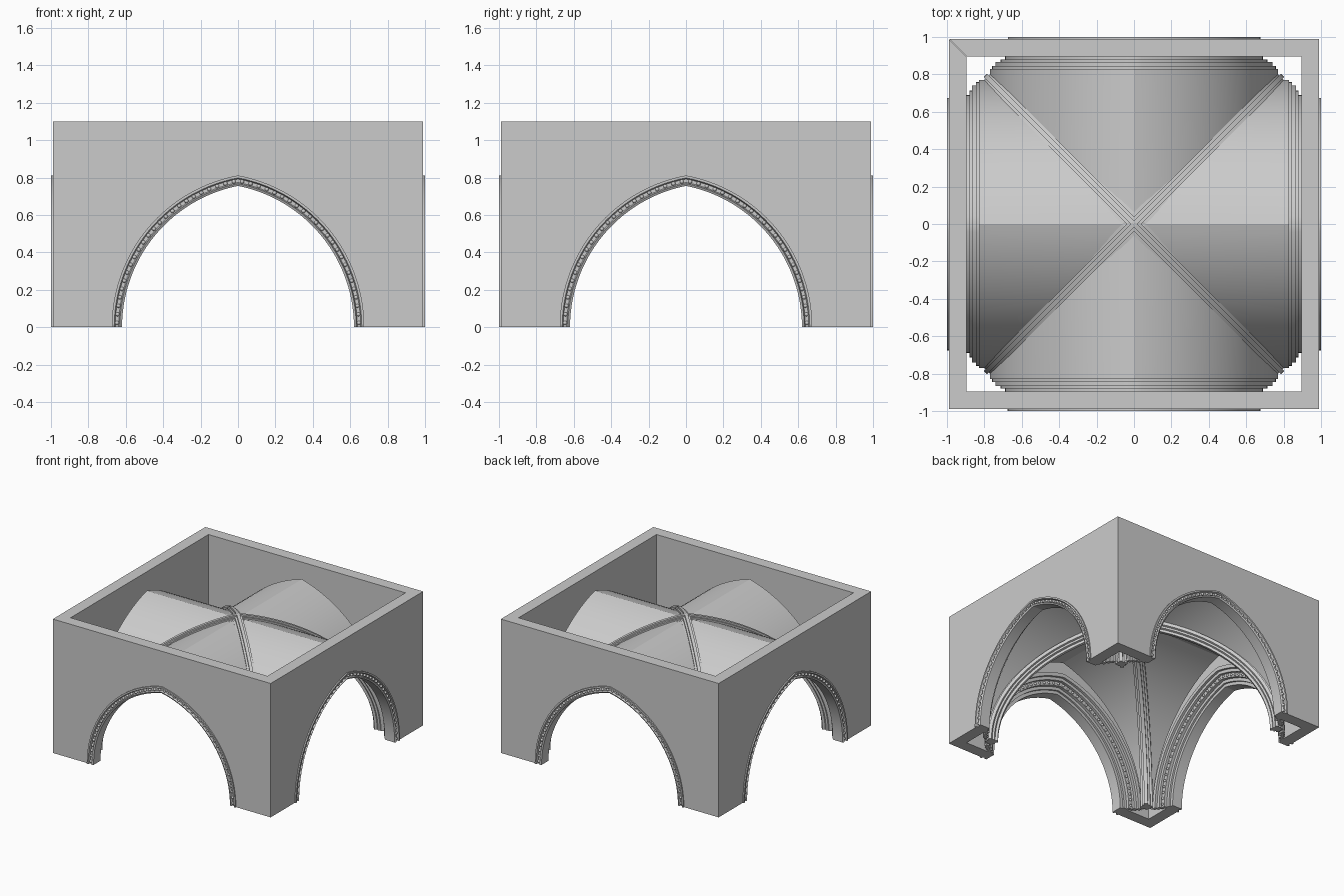
import bpy, bmesh, math
from mathutils import Matrix, Vector

cube = bpy.data.objects.get("Cube")
if cube:
    bpy.data.objects.remove(cube, do_unlink=True)

stone = bpy.data.materials.new("grey_stone")
stone.use_nodes = True
stone.diffuse_color = (0.6, 0.6, 0.6, 1)
stone.node_tree.nodes["Principled BSDF"].inputs["Base Color"].default_value = (0.6, 0.6, 0.6, 1)

HALF, INNER, HEIGHT = 0.99, 0.895, 1.1
STEPS = 28                       # segments in each half of a pointed arch
OPENING = (0.15, 0.77)           # centre offset and radius of the wall arches
VAULT = (0.26, 1.03)             # the same for the vault
SIDES = ("front", "left", "back", "right")


def arch_point(arch, t, offset=0.0):
    """Point (x, z) on a two-centred pointed arch; t runs from -1 to 1, apex at 0."""
    centre, radius = arch[0], arch[1] + offset
    angle = (1 - abs(t)) * math.acos(centre / radius)
    x = radius * math.cos(angle) - centre
    return math.copysign(x, t), radius * math.sin(angle)


def arch_steps():
    return [i / STEPS for i in range(-STEPS, STEPS + 1)]


def add_four(bm, name, angle=25, solid=True):
    """Place the part once on each of the four sides."""
    if solid:
        bmesh.ops.recalc_face_normals(bm, faces=bm.faces)
    mesh = bpy.data.meshes.new(name)
    bm.to_mesh(mesh)
    bm.free()
    mesh.materials.append(stone)
    bpy.ops.object.select_all(action="DESELECT")
    for k, side in enumerate(SIDES):
        obj = bpy.data.objects.new(side + "_" + name, mesh)
        obj.matrix_world = Matrix.Rotation(k * math.pi / 2, 4, "Z")
        bpy.context.collection.objects.link(obj)
        if k == 0:
            obj.select_set(True)
            bpy.context.view_layer.objects.active = obj
            bpy.ops.object.shade_smooth_by_angle(angle=math.radians(angle))


def loft(bm, rings):
    """Bridge closed rings of points and cap both ends."""
    loops = [[bm.verts.new(p) for p in ring] for ring in rings]
    n = len(loops[0])
    for a, b in zip(loops, loops[1:]):
        for i in range(n):
            j = (i + 1) % n
            bm.faces.new((a[i], a[j], b[j], b[i]))
    bm.faces.new(loops[0])
    bm.faces.new(loops[-1])


# Walls: mitred slabs with a pointed opening
def wall_outline(half, y):
    opening = [arch_point(OPENING, t, 0.045) for t in arch_steps()]
    outline = [(-half, 0)] + opening + [(half, 0), (half, HEIGHT), (-half, HEIGHT)]
    return [(x, y, z) for x, z in outline]


bm = bmesh.new()
loft(bm, [wall_outline(HALF, -HALF), wall_outline(INNER, -INNER)])
add_four(bm, "wall")

# Arch mouldings: stepped section (offset, depth) swept round the opening
section = [(0, -.99), (.012, -.997), (.018, -.982), (.036, -.982), (.042, -1),
           (.055, -1), (.055, -.9), (.07, -.895), (.07, -.88), (.095, -.88),
           (.095, -.865), (.12, -.865), (.12, -.845), (.14, -.845), (.14, -.82),
           (.11, -.82), (.11, -.84), (.085, -.84), (.085, -.86), (.05, -.86),
           (.05, -.885), (.025, -.885), (.025, -.9), (0, -.9)]
rings = []
for t in arch_steps():
    ring = []
    for offset, y in section:
        x, z = arch_point(OPENING, t, offset)
        ring.append((x, y, z))
    rings.append(ring)
bm = bmesh.new()
loft(bm, rings)
add_four(bm, "arch_moulding")

# Bead rows on the outer groove and on an inner step
bm = bmesh.new()
BEADS = 24
for offset, y in ((.027, -.986), (.068, -.858)):
    for i in range(-BEADS, BEADS):
        x, z = arch_point(OPENING, (i + 0.5) / BEADS, offset)
        bmesh.ops.create_icosphere(bm, subdivisions=2, radius=0.011,
                                   matrix=Matrix.Translation((x, y, z)))
add_four(bm, "arch_beads", 60)

# Vault webs: curved sheets running from the diagonals to the walls
bm = bmesh.new()
columns = []
for t in arch_steps():
    x, z = arch_point(VAULT, t)
    columns.append((bm.verts.new((x, -0.83, z)), bm.verts.new((x, -abs(x), z))))
for a, b in zip(columns, columns[1:]):
    if (a[1].co - b[1].co).length > 1e-6:
        bm.faces.new((a[0], b[0], b[1], a[1]))
add_four(bm, "vault_web", solid=False)

# Diagonal ribs: stepped section (across, outward) along the groins
half = [(.012, .035), (.012, .022), (.028, .022), (.028, .01), (.045, .01),
        (.045, -.015), (.03, -.02), (.03, -.035), (.014, -.04), (.014, -.06)]
rib_section = half + [(-d, n) for d, n in reversed(half)]
along = Vector((1, -1, 0)).normalized()
across = Vector((1, 1, 0)).normalized()
up = Vector((0, 0, 1))
rings = []
for i in range(STEPS + 1):
    t = 1 - i / STEPS
    x, z = arch_point(VAULT, t)
    normal = Vector(((x + VAULT[0]) / math.sqrt(2), z)).normalized()
    ring = []
    for d, n in rib_section:
        s = x * math.sqrt(2) + n * normal.x if i < STEPS else 0
        ring.append(along * s + across * d + up * (z + n * normal.y))
    rings.append(ring)
bm = bmesh.new()
loft(bm, rings)
add_four(bm, "diagonal_rib")
